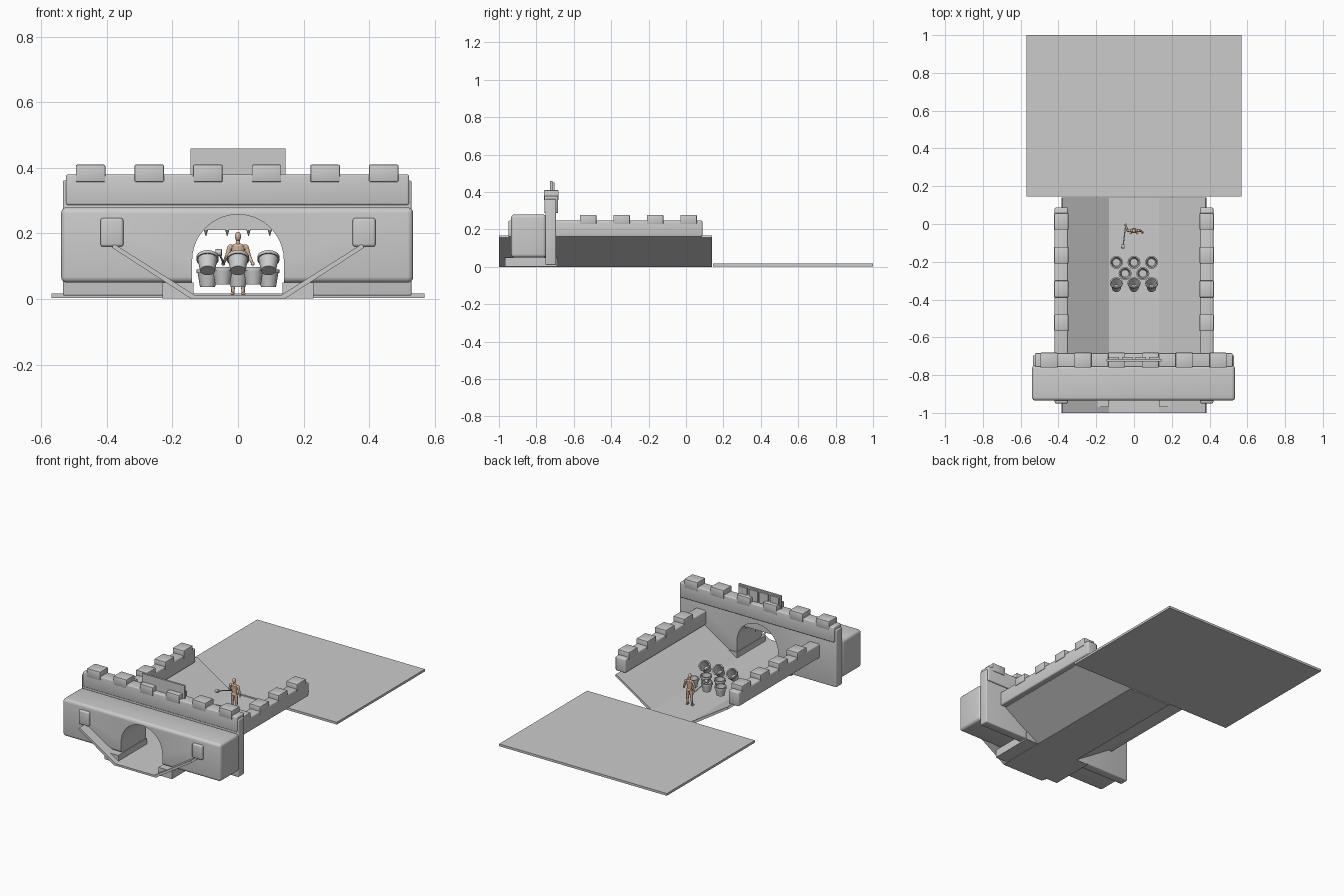
import bpy, math
from mathutils import Vector, Matrix

if "Cube" in bpy.data.objects:
    bpy.data.objects.remove(bpy.data.objects["Cube"])

def mat(name, c):
    m = bpy.data.materials.new(name)
    m.diffuse_color = (*c, 1)
    m.use_nodes = True
    m.node_tree.nodes["Principled BSDF"].inputs["Base Color"].default_value = m.diffuse_color
    return m

skin = mat("skin", (0.72, 0.50, 0.36))

def smooth(o):
    bpy.ops.object.select_all(action='DESELECT')
    o.select_set(True)
    bpy.context.view_layer.objects.active = o
    bpy.ops.object.shade_smooth_by_angle(angle=math.radians(35))

def box(name, x, y, z, bevel=0.0, seg=3):
    """Box from (min, max) ranges, optionally with rounded edges."""
    bpy.ops.mesh.primitive_cube_add(size=1)
    o = bpy.context.object
    o.name = name
    mid = Vector([(a + b) / 2 for a, b in (x, y, z)])
    size = [b - a for a, b in (x, y, z)]
    o.data.transform(Matrix.Translation(mid) @ Matrix.Diagonal((*size, 1)))
    if bevel:
        m = o.modifiers.new("round", 'BEVEL')
        m.width, m.segments = bevel, seg
        bpy.ops.object.modifier_apply(modifier=m.name)
        smooth(o)
    return o

def extrude_y(name, profile, y0, y1):
    """Closed (x, z) profile extruded along y."""
    n = len(profile)
    verts = [(x, y, z) for y in (y0, y1) for x, z in profile]
    faces = [tuple(range(n)), tuple(range(2 * n - 1, n - 1, -1))]
    faces += [(i, i + n, (i + 1) % n + n, (i + 1) % n) for i in range(n)]
    me = bpy.data.meshes.new(name)
    me.from_pydata(verts, [], faces)
    o = bpy.data.objects.new(name, me)
    bpy.context.collection.objects.link(o)
    bpy.ops.object.select_all(action='DESELECT')
    o.select_set(True)
    bpy.context.view_layer.objects.active = o
    bpy.ops.object.mode_set(mode='EDIT')
    bpy.ops.mesh.select_all(action='SELECT')
    bpy.ops.mesh.normals_make_consistent(inside=False)
    bpy.ops.object.mode_set(mode='OBJECT')
    return o

def rod(name, a, b, r1, r2, sides=12, material=None):
    """Tapered rod between two points."""
    a, b = Vector(a), Vector(b)
    bpy.ops.mesh.primitive_cone_add(vertices=sides, radius1=r1, radius2=r2, depth=(b - a).length)
    o = bpy.context.object
    o.name = name
    o.data.transform(Matrix.Translation((a + b) / 2) @ (b - a).to_track_quat('Z', 'Y').to_matrix().to_4x4())
    if material:
        o.data.materials.append(material)
    smooth(o)
    return o

def ball(name, c, r, material=None):
    """Ellipsoid."""
    bpy.ops.mesh.primitive_uv_sphere_add(segments=16, ring_count=10)
    o = bpy.context.object
    o.name = name
    o.data.transform(Matrix.Translation(c) @ Matrix.Diagonal((*r, 1)))
    if material:
        o.data.materials.append(material)
    smooth(o)
    return o

# Ground slab, road and sloped banks
box("ground_slab", (-.57, .57), (.145, 1), (.003, .017))
box("road", (-.145, .145), (-1, .14), (0, .012))
for s, n in ((-1, "left"), (1, "right")):
    extrude_y(n + "_bank", [(s * .132, .012), (s * .142, 0), (s * .385, .157), (s * .378, .168)], -1, .14)

# Side walls with merlons
for s, n in ((-1, "left"), (1, "right")):
    xs = sorted((s * .35, s * .42))
    box(n + "_side_wall", xs, (-.95, .088), (.16, .247), .008)
    for i in range(4):
        y = -.567 + i * .179
        box(n + "_side_merlon", (xs[0] - .003, xs[1] + .003), (y, y + .088), (.228, .277), .004, 2)

# Gatehouse block and gate wall, both cut by the arch
block = box("gatehouse_block", (-.54, .535), (-.935, -.748), (.05, .28), .018, 4)
wall = box("gate_wall", (-.535, .53), (-.752, -.695), (.01, .362), .006)
arch = [(-.14, -.1), (.14, -.1)] + [(.14 * math.cos(t), .118 + .14 * math.sin(t))
        for t in (math.pi * i / 20 for i in range(21))]
cutter = extrude_y("arch_cutter", arch, -1.1, -.5)
cutter.hide_render = True
for o in (block, wall):
    bpy.context.view_layer.objects.active = o
    m = o.modifiers.new("arch", 'BOOLEAN')
    m.operation, m.object, m.solver = 'DIFFERENCE', cutter, 'EXACT'
    bpy.ops.object.modifier_apply(modifier=m.name)
    smooth(o)
bpy.data.objects.remove(cutter)

# Arch plinths
for s in (-1, 1):
    box("arch_plinth", sorted((s * .136, s * .23)), (-.968, -.69), (.002, .05))

# Parapet with merlons
box("parapet", (-.525, .522), (-.757, -.684), (.287, .38), .006)
for i in range(6):
    x = -.45 + i * .179
    box("gate_merlon", (x - .045, x + .045), (-.76, -.681), (.357, .41), .004, 2)

# Blank board above the gate, with backing panels
box("gate_board", (-.145, .145), (-.727, -.715), (.37, .46))
for i in range(4):
    x = -.108 + i * .072
    box("board_panel", (x - .028, x + .028), (-.716, -.704), (.385, .452))

# Raised gate with spikes
box("raised_gate", (-.135, .135), (-.73, -.712), (.21, .28))
for i in range(4):
    x = -.098 + i * .065
    rod("gate_spike", (x, -.721, .192), (x, -.721, .213), .001, .007, 8)

# Buckets: lathed cup with a rim lip
def bucket(loc, tilt, k=1.0):
    prof = [(0, 0), (.023, 0), (.030, .042), (.034, .042), (.034, .053), (.027, .053), (.020, .006), (0, .006)]
    n = 20
    verts, faces = [], []
    for r, z in prof[1:-1]:
        verts += [(r * math.cos(2 * math.pi * j / n), r * math.sin(2 * math.pi * j / n), z - .027) for j in range(n)]
    rings = len(prof) - 2
    for i in range(rings - 1):
        faces += [(i * n + j, i * n + (j + 1) % n, (i + 1) * n + (j + 1) % n, (i + 1) * n + j) for j in range(n)]
    faces += [tuple(range(n - 1, -1, -1)), tuple(range((rings - 1) * n, rings * n))]
    me = bpy.data.meshes.new("bucket")
    me.from_pydata(verts, [], faces)
    me.transform(Matrix.Translation(loc) @ Matrix.Rotation(tilt, 4, 'X') @ Matrix.Scale(k, 4))
    o = bpy.data.objects.new("bucket", me)
    bpy.context.collection.objects.link(o)
    smooth(o)

for x in (-.093, 0, .093):
    bucket((x, -.203, .064), 0)
    bucket((x, -.325, .108), math.radians(-38))
for x in (-.047, .047):
    bucket((x, -.262, .072), 0)

# Standing figure
Y = -.035
rod("torso", (0, Y, .108), (0, Y, .162), .014, .021, 16, skin).data.transform(
    Matrix.Translation((0, Y * .35, 0)) @ Matrix.Diagonal((1, .65, 1, 1)))
ball("hips", (0, Y, .108), (.018, .012, .014), skin)
ball("chest", (0, Y, .156), (.024, .012, .014), skin)
rod("neck", (0, Y, .16), (0, Y, .185), .007, .006, 12, skin)
ball("head", (0, Y - .002, .191), (.0095, .0115, .014), skin)
for s in (-1, 1):
    hand = (-.045, -.005, .108) if s < 0 else (.045, -.045, .108)
    elbow = (s * .034, Y, .13)
    ball("shoulder", (s * .023, Y, .158), (.009, .009, .009), skin)
    rod("upper_arm", (s * .024, Y, .16), elbow, .008, .006, 12, skin)
    rod("forearm", elbow, hand, .006, .004, 12, skin)
    ball("hand", hand, (.006, .006, .006), skin)
    rod("thigh", (s * .009, Y, .11), (s * .014, Y, .062), .011, .008, 12, skin)
    rod("shin", (s * .014, Y, .064), (s * .016, Y, .018), .008, .0045, 12, skin)
    ball("foot", (s * .017, Y - .006, .016), (.006, .013, .005), skin)

# Mallet held in the hand
rod("mallet_handle", (-.043, .002, .105), (-.058, -.118, .142), .003, .003, 8)
rod("mallet_head", (-.068, -.118, .142), (-.05, -.12, .142), .010, .010, 12)
